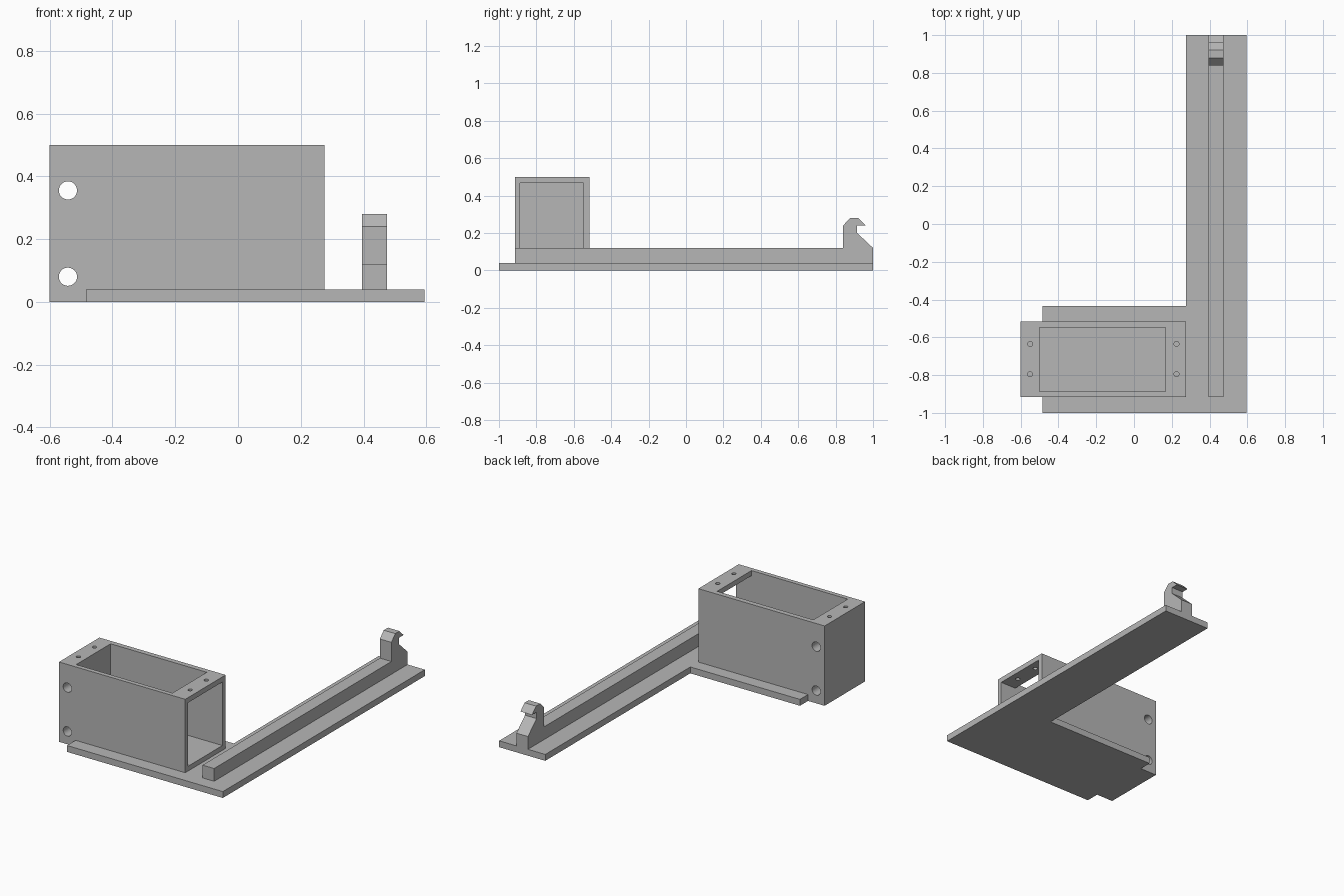
import bpy
import bmesh
from mathutils import Matrix, Vector

default = bpy.data.objects.get("Cube")
if default:
    bpy.data.objects.remove(default, do_unlink=True)

grey = bpy.data.materials.new("plain grey")
grey.use_nodes = True
colour = (0.47, 0.47, 0.47, 1)
grey.diffuse_color = colour
grey.node_tree.nodes["Principled BSDF"].inputs["Base Color"].default_value = colour


def finish(name, bm):
    bmesh.ops.recalc_face_normals(bm, faces=bm.faces[:])
    mesh = bpy.data.meshes.new(name)
    bm.to_mesh(mesh)
    bm.free()
    mesh.materials.append(grey)
    obj = bpy.data.objects.new(name, mesh)
    bpy.context.collection.objects.link(obj)
    return obj


def prism(name, outline, direction):
    """Extrude a closed outline of 3D points along a direction."""
    bm = bmesh.new()
    face = bm.faces.new([bm.verts.new(p) for p in outline])
    grown = bmesh.ops.extrude_face_region(bm, geom=[face], use_keep_orig=True)
    moved = [v for v in grown["geom"] if isinstance(v, bmesh.types.BMVert)]
    bmesh.ops.translate(bm, verts=moved, vec=Vector(direction))
    return finish(name, bm)


def block(name, x, y, z):
    outline = [(x[0], y[0], z[0]), (x[1], y[0], z[0]),
               (x[1], y[1], z[0]), (x[0], y[1], z[0])]
    return prism(name, outline, (0, 0, z[1] - z[0]))


def rod(name, centre, radius, length, axis):
    bm = bmesh.new()
    turn = Matrix.Rotation(1.5707963, 4, "X") if axis == "Y" else Matrix()
    bmesh.ops.create_cone(bm, cap_ends=True, segments=32, radius1=radius, radius2=radius,
                          depth=length, matrix=Matrix.Translation(centre) @ turn)
    return finish(name, bm)


def cut(target, cutter):
    cutter.hide_render = True
    mod = target.modifiers.new("cut", "BOOLEAN")
    mod.operation = "DIFFERENCE"
    mod.solver = "EXACT"
    mod.object = cutter
    bpy.context.view_layer.objects.active = target
    bpy.ops.object.modifier_apply(modifier=mod.name)
    bpy.data.objects.remove(cutter, do_unlink=True)


# L-shaped base plate
prism("base_plate", [(-0.485, -1, 0), (0.595, -1, 0), (0.595, 1, 0), (0.275, 1, 0),
                     (0.275, -0.435, 0), (-0.485, -0.435, 0)], (0, 0, 0.04))

# Raised rail ending in a hook, as one side profile
rail = [(-0.915, 0.04), (1, 0.04), (1, 0.12), (0.915, 0.2), (0.915, 0.24), (0.96, 0.24),
        (0.92, 0.28), (0.878, 0.28), (0.84, 0.24), (0.84, 0.12), (-0.915, 0.12)]
prism("hooked_rail", [(0.395, y, z) for y, z in rail], (0.08, 0, 0))

# Hollow housing, open at the top and at one end
housing = block("housing", (-0.6, 0.275), (-0.915, -0.515), (0, 0.5))
inner_y = (-0.887, -0.547)
cut(housing, block("cavity", (-0.5, 0.4), inner_y, (0.07, 0.468)))
cut(housing, block("top_opening", (-0.5, 0.167), inner_y, (0.4, 0.6)))

# Cross holes through the solid end wall
for z in (0.08, 0.355):
    cut(housing, rod("cross_hole", (-0.542, -0.715, z), 0.029, 1, "Y"))

# Small screw holes in the top
for x in (-0.55, 0.225):
    for y in (-0.795, -0.635):
        cut(housing, rod("screw_hole", (x, y, 0.5), 0.013, 0.16, "Z"))
